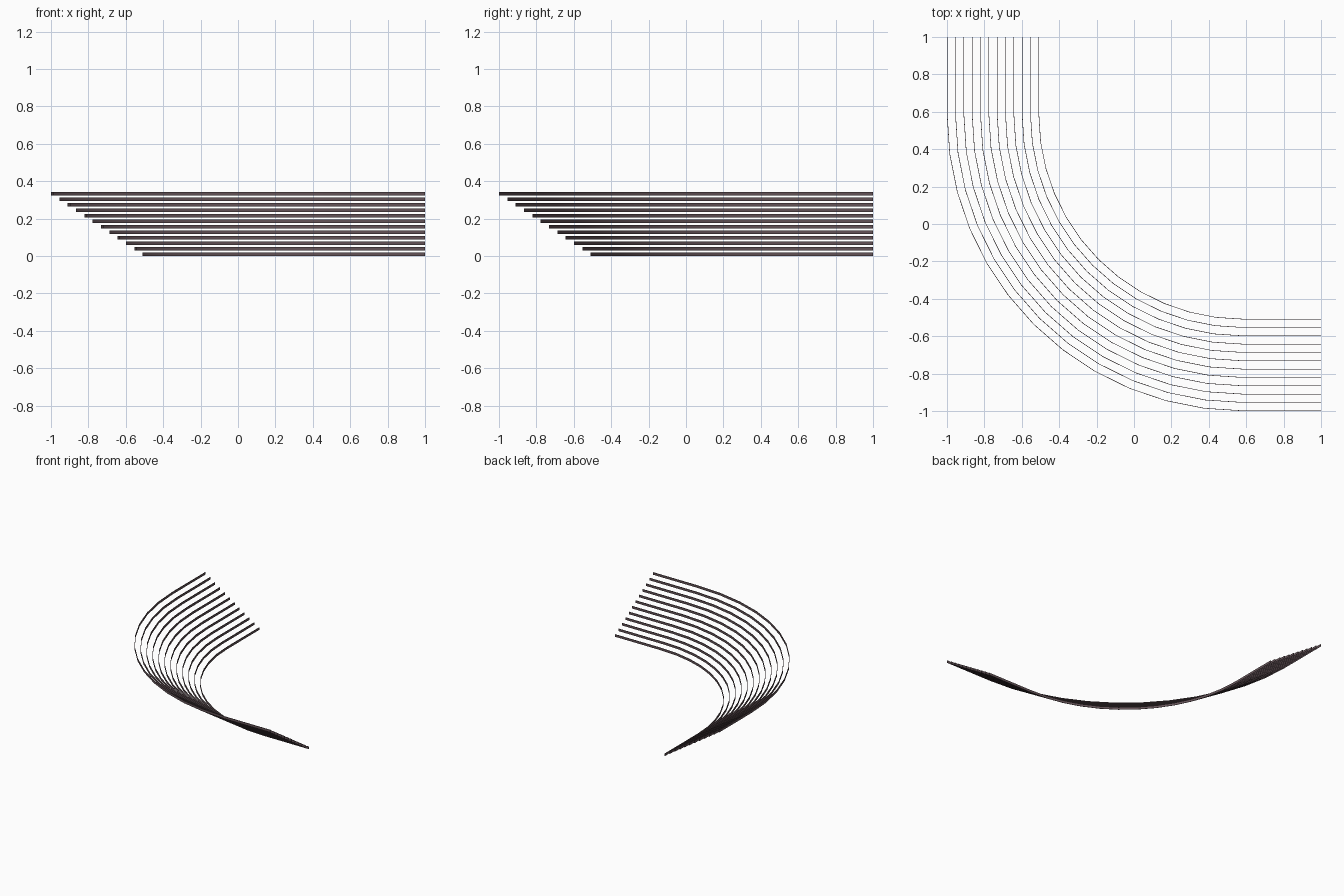
import bpy, bmesh
from math import sin, cos, radians

cube = bpy.data.objects.get("Cube")
if cube:
    bpy.data.objects.remove(cube, do_unlink=True)

COUNT = 12          # number of rails
CENTRE = 0.58       # x and y of the common bend centre
END = 1.0           # where the straight ends stop
HEIGHT = 0.02
THICK = 0.003
SEGMENTS = 12

rail_mat = bpy.data.materials.new("dark mauve brown")
rail_mat.use_nodes = True
colour = (0.125, 0.085, 0.095, 1)
rail_mat.diffuse_color = colour
rail_mat.node_tree.nodes["Principled BSDF"].inputs["Base Color"].default_value = colour


def bend_path(radius):
    """Straight run, quarter bend, straight run."""
    pts = [(CENTRE - radius, END)]
    for i in range(SEGMENTS + 1):
        a = radians(180 + 90 * i / SEGMENTS)
        pts.append((CENTRE + radius * cos(a), CENTRE + radius * sin(a)))
    pts.append((END, CENTRE - radius))
    return pts


def make_rail(name, radius, z):
    bm = bmesh.new()
    rings = []
    # Rectangular section swept along the bend
    for (ox, oy), (ix, iy) in zip(bend_path(radius), bend_path(radius - THICK)):
        rings.append([bm.verts.new(p) for p in (
            (ox, oy, z), (ix, iy, z), (ix, iy, z + HEIGHT), (ox, oy, z + HEIGHT))])
    for a, b in zip(rings, rings[1:]):
        for k in range(4):
            n = (k + 1) % 4
            bm.faces.new((a[k], a[n], b[n], b[k]))
    bm.faces.new(rings[0])
    bm.faces.new(rings[-1])
    bmesh.ops.recalc_face_normals(bm, faces=bm.faces)
    mesh = bpy.data.meshes.new(name)
    bm.to_mesh(mesh)
    bm.free()
    mesh.materials.append(rail_mat)
    obj = bpy.data.objects.new(name, mesh)
    bpy.context.collection.objects.link(obj)
    obj.select_set(True)
    bpy.context.view_layer.objects.active = obj


# Rails step outward as they rise
bpy.ops.object.select_all(action="DESELECT")
for i in range(COUNT):
    t = i / (COUNT - 1)
    make_rail(f"curved_rail_{i + 1}", CENTRE + 0.51 + 0.49 * t, 0.323 * t)
bpy.ops.object.shade_smooth_by_angle(angle=radians(30))
